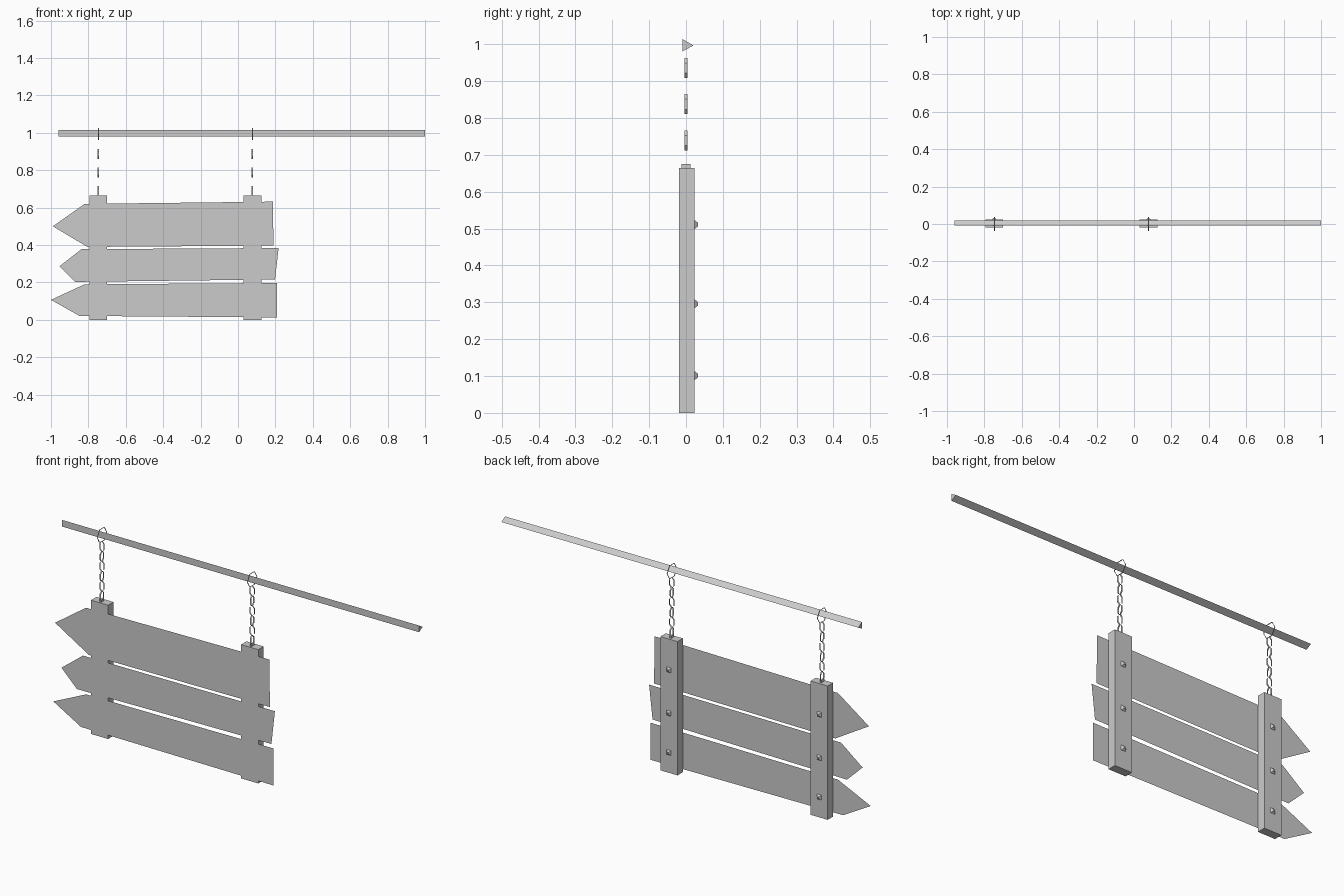
import bpy, bmesh, math
from mathutils import Vector

cube = bpy.data.objects.get("Cube")
if cube:
    bpy.data.objects.remove(cube, do_unlink=True)

GREY = (0.6, 0.6, 0.6, 1)
mat = bpy.data.materials.new("plain grey")
mat.use_nodes = True
mat.diffuse_color = GREY
mat.node_tree.nodes["Principled BSDF"].inputs["Base Color"].default_value = GREY


def finish(name, bm):
    me = bpy.data.meshes.new(name)
    bm.to_mesh(me)
    bm.free()
    me.materials.append(mat)
    ob = bpy.data.objects.new(name, me)
    bpy.context.collection.objects.link(ob)
    return ob


def box(name, x, y, z):
    """Box between (low, high) limits on each axis."""
    bm = bmesh.new()
    bmesh.ops.create_cube(bm, size=1)
    for v in bm.verts:
        v.co = [lim[0] if c < 0 else lim[1] for c, lim in zip(v.co, (x, y, z))]
    return finish(name, bm)


def sheet(name, outline, y):
    """Flat upright plank from an x-z outline."""
    bm = bmesh.new()
    bm.faces.new([bm.verts.new((x, y, z)) for x, z in outline])
    return finish(name, bm)


def ribbon_loop(name, centre, outline, width, axis):
    """Closed band whose outline is (sideways, up), extruded along the axis."""
    bm = bmesh.new()
    rows = []
    for side in (-width / 2, width / 2):
        row = []
        for s, up in outline:
            offset = (side, s, up) if axis == "x" else (s, side, up)
            row.append(bm.verts.new(Vector(centre) + Vector(offset)))
        rows.append(row)
    n = len(outline)
    for i in range(n):
        j = (i + 1) % n
        bm.faces.new((rows[0][i], rows[0][j], rows[1][j], rows[1][i]))
    bmesh.ops.recalc_face_normals(bm, faces=bm.faces)
    return finish(name, bm)


# Three-sided hanging pole
bm = bmesh.new()
section = [(-0.009, 1.014), (0.02, 0.997), (-0.009, 0.981)]
end = bm.faces.new([bm.verts.new((-0.96, y, z)) for y, z in section])
grown = bmesh.ops.extrude_face_region(bm, geom=[end], use_keep_orig=True)
for v in grown["geom"]:
    if isinstance(v, bmesh.types.BMVert):
        v.co.x = 1.0
bmesh.ops.recalc_face_normals(bm, faces=bm.faces)
finish("pole", bm)

# Arrow-shaped planks: tip, lower left, lower right, upper right, upper left
planks = {
    "top_plank": [(-0.99, 0.5), (-0.805, 0.39), (0.19, 0.397), (0.186, 0.632), (-0.82, 0.62)],
    "middle_plank": [(-0.955, 0.286), (-0.87, 0.203), (0.198, 0.216), (0.217, 0.384), (-0.837, 0.378)],
    "bottom_plank": [(-1.0, 0.107), (-0.848, 0.021), (0.208, 0.013), (0.208, 0.197), (-0.82, 0.19)],
}
for name, outline in planks.items():
    sheet(name, outline, -0.0205)

ring = [(0.037 * math.cos(i * math.pi / 3), 0.037 * math.sin(i * math.pi / 3)) for i in range(6)]
link = [(0, 0.027), (0.012, 0.014), (0.012, -0.014), (0, -0.027), (-0.012, -0.014), (-0.012, 0.014)]

for side, x in (("right", -0.747), ("left", 0.0775)):
    # Batten behind the planks
    box(side + "_batten", (x - 0.047, x + 0.047), (-0.019, 0.023), (0, 0.664))

    # Tapered square nail heads on the back
    for z in (0.511, 0.296, 0.101):
        nail = box(side + "_nail", (x - 0.013, x + 0.013), (0.022, 0.033), (z - 0.013, z + 0.013))
        for v in nail.data.vertices:
            if v.co.y > 0.03:
                v.co.x = x + (v.co.x - x) * 0.35
                v.co.z = z + (v.co.z - z) * 0.35

    # Ring over the pole, chain links turning by a quarter each, and the eye below
    ribbon_loop(side + "_ring", (x, 0, 0.993), ring, 0.005, "x")
    for i in range(6):
        ribbon_loop(side + "_chain_link", (x, 0, 0.936 - 0.0492 * i), link, 0.008, "y" if i % 2 == 0 else "x")
    box(side + "_chain_eye", (x - 0.004, x + 0.004), (-0.012, 0.012), (0.66, 0.675))
